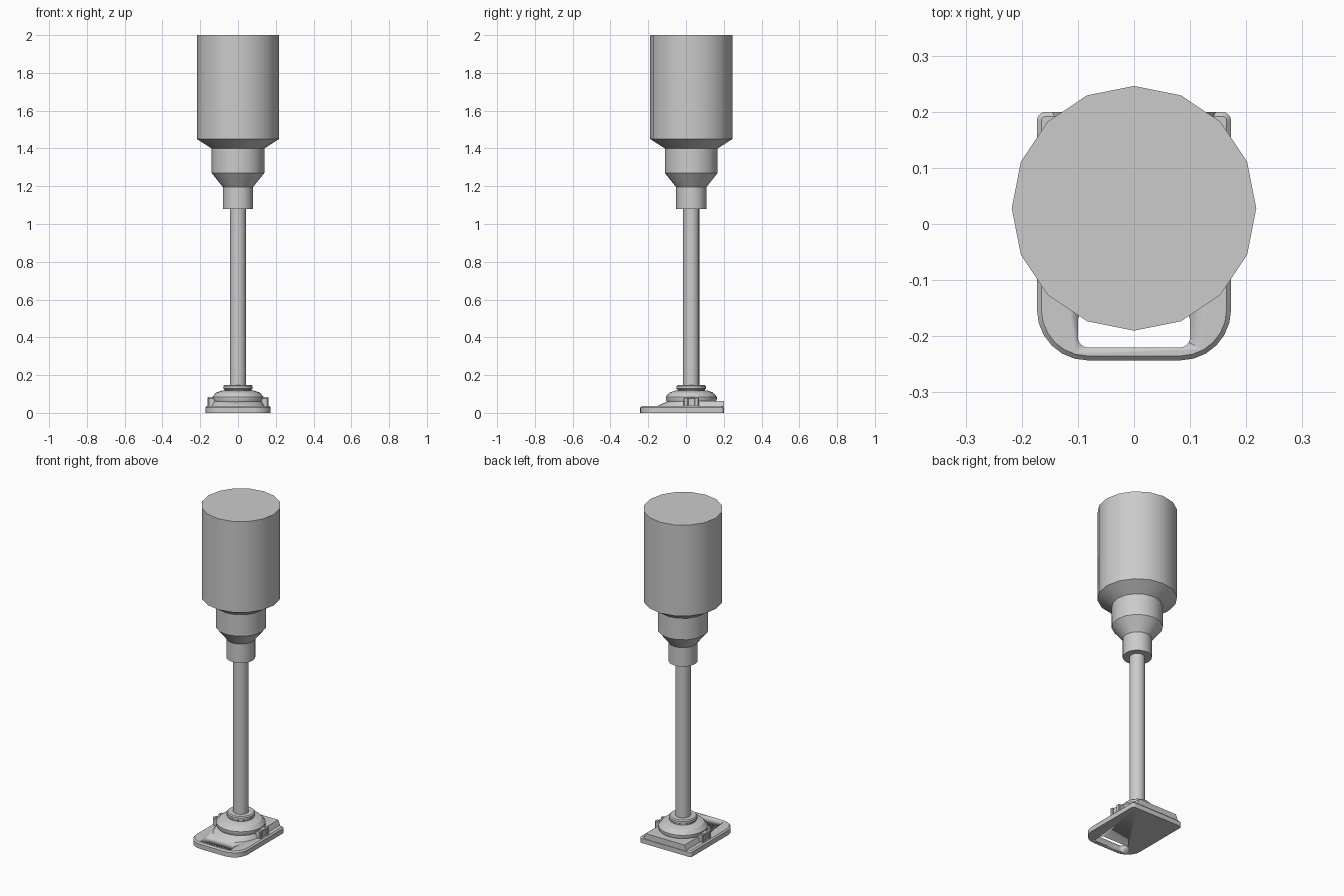
import bpy, bmesh, math

if "Cube" in bpy.data.objects:
    bpy.data.objects.remove(bpy.data.objects["Cube"])

CY = 0.028  # y of the column axis


def finish(name, bm, angle=30):
    bmesh.ops.recalc_face_normals(bm, faces=bm.faces)
    me = bpy.data.meshes.new(name)
    bm.to_mesh(me)
    bm.free()
    ob = bpy.data.objects.new(name, me)
    bpy.context.collection.objects.link(ob)
    bpy.ops.object.select_all(action='DESELECT')
    ob.select_set(True)
    bpy.context.view_layer.objects.active = ob
    bpy.ops.object.shade_smooth_by_angle(angle=math.radians(angle))
    return ob


def lathe(name, profile, n=16):
    """Closed solid of revolution from (radius, z) pairs."""
    bm = bmesh.new()
    rings = [[bm.verts.new((r * math.cos(2 * math.pi * i / n),
                            CY + r * math.sin(2 * math.pi * i / n), z))
              for i in range(n)] for r, z in profile]
    for a, b in zip(rings, rings[1:]):
        for i in range(n):
            bm.faces.new((a[i], a[(i + 1) % n], b[(i + 1) % n], b[i]))
    bm.faces.new(rings[0])
    bm.faces.new(rings[-1])
    return finish(name, bm)


def rounded_rect(x0, x1, y0, y1, r_front, r_back, seg=6):
    pts = []
    for sx, sy, r, start in ((1, 1, r_back, 0), (-1, 1, r_back, 90),
                             (-1, -1, r_front, 180), (1, -1, r_front, 270)):
        cx = x1 - r if sx > 0 else x0 + r
        cy = y1 - r if sy > 0 else y0 + r
        for i in range(seg + 1):
            a = math.radians(start + 90 * i / seg)
            pts.append((cx + r * math.cos(a), cy + r * math.sin(a)))
    return pts


def loft(name, layers):
    """Closed solid through outlines of equal length, given as (points, z)."""
    bm = bmesh.new()
    rings = [[bm.verts.new((x, y, z)) for x, y in pts] for pts, z in layers]
    n = len(rings[0])
    for a, b in zip(rings, rings[1:]):
        for i in range(n):
            bm.faces.new((a[i], a[(i + 1) % n], b[(i + 1) % n], b[i]))
    bm.faces.new(rings[0])
    bm.faces.new(rings[-1])
    return finish(name, bm)


# Base plate with softened upper rim
def outline(d):
    return rounded_rect(-.173 + d, .173 - d, -.243 + d, .2 - d, .09 - d, .016 - d)


plate = loft("base_plate", [(outline(0), 0), (outline(0), .028), (outline(.008), .036)])

# Carry slot cut through the front of the plate
slot = loft("slot_cutter", [(rounded_rect(-.1, .1, -.22, -.155, .018, .018), z) for z in (-.05, .1)])
slot.hide_render = True
slot.hide_viewport = True
cut = plate.modifiers.new("slot", 'BOOLEAN')
cut.operation = 'DIFFERENCE'
cut.solver = 'EXACT'
cut.object = slot


# Raised pedestal: round sloping front, straight sides to the back edge
def pedestal_outline(half, front):
    arc = [math.radians(180 + 180 * i / 16) for i in range(17)]
    return ([(half * math.cos(a), CY + (front - CY) * -math.sin(a)) for a in arc]
            + [(half, .2), (-half, .2)])


loft("pedestal", [(pedestal_outline(.145, -.155), .03),
                  (pedestal_outline(.14, -.145), .04),
                  (pedestal_outline(.13, -.09), .064)])

# Stepped hub and collar where the column enters the base
lathe("hub", [(.125, .05), (.135, .07), (.135, .085), (.115, .108), (.085, .118),
              (.072, .118), (.072, .124), (.078, .128), (.078, .142), (.072, .148)], 32)

# Clamp lugs on both sides, each a pair of small blocks on an ear
for side, s in (("right", 1), ("left", -1)):
    for part, cx, cy, cz, size in (("ear", .132, CY, .057, (.05, .08, .045)),
                                   ("lug_front", .15, CY - .027, .058, (.025, .022, .05)),
                                   ("lug_back", .15, CY + .027, .058, (.025, .022, .05))):
        bm = bmesh.new()
        bmesh.ops.create_cube(bm, size=1)
        bmesh.ops.scale(bm, vec=size, verts=bm.verts)
        bmesh.ops.translate(bm, vec=(s * cx, cy, cz), verts=bm.verts)
        bmesh.ops.bevel(bm, geom=bm.edges[:], offset=.003, segments=1, affect='EDGES')
        finish(f"{side}_{part}", bm)

# Column and stepped head
lathe("column", [(.043, .1), (.043, 1.08)])
lathe("head", [(.08, 1.08), (.08, 1.195), (.14, 1.27), (.14, 1.4), (.218, 1.45), (.218, 2.0)])
